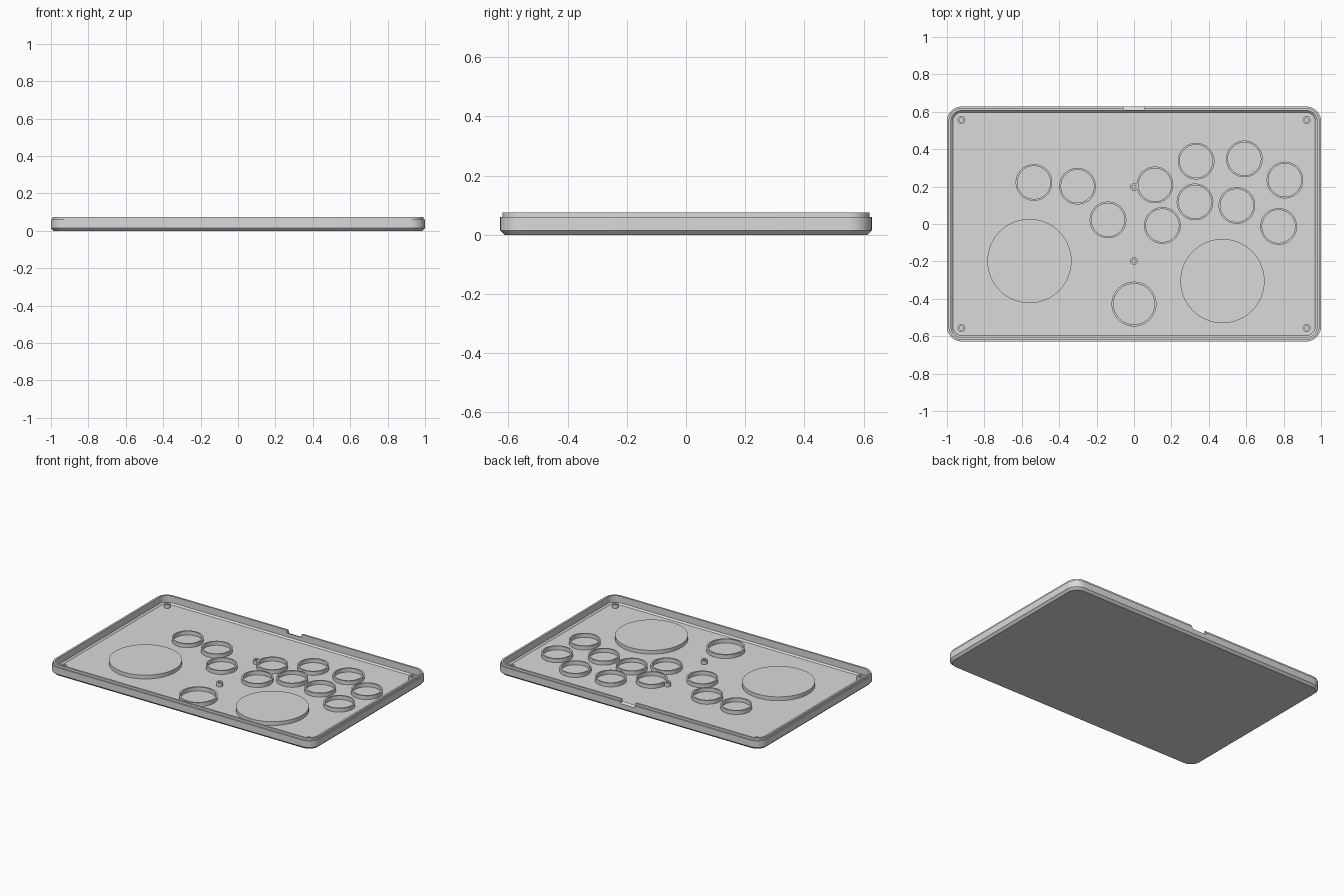
import bpy, bmesh, math

cube = bpy.data.objects.get("Cube")
if cube:
    bpy.data.objects.remove(cube, do_unlink=True)

grey = bpy.data.materials.new("light_grey")
grey.use_nodes = True
COLOUR = (0.7, 0.7, 0.7, 1)
grey.diffuse_color = COLOUR
grey.node_tree.nodes["Principled BSDF"].inputs["Base Color"].default_value = COLOUR

HALF_X, HALF_Y, RADIUS = 1.0, 0.628, 0.08
FLOOR, PART_TOP = 0.02, 0.046


def finish(name, bm):
    bmesh.ops.recalc_face_normals(bm, faces=bm.faces)
    mesh = bpy.data.meshes.new(name)
    bm.to_mesh(mesh)
    bm.free()
    mesh.materials.append(grey)
    obj = bpy.data.objects.new(name, mesh)
    bpy.context.collection.objects.link(obj)
    return obj


def smooth(obj):
    bpy.ops.object.select_all(action='DESELECT')
    obj.select_set(True)
    bpy.context.view_layer.objects.active = obj
    bpy.ops.object.shade_smooth_by_angle(angle=math.radians(30))


def rounded_loop(inset, steps=10):
    """Outline of a rounded rectangle, moved inward by inset."""
    r = RADIUS - inset
    points = []
    for corner, (sx, sy) in enumerate(((1, 1), (-1, 1), (-1, -1), (1, -1))):
        for i in range(steps + 1):
            a = math.pi / 2 * (corner + i / steps)
            points.append((sx * (HALF_X - RADIUS) + r * math.cos(a),
                           sy * (HALF_Y - RADIUS) + r * math.sin(a)))
    return points


def loft(bm, loops, closed=False):
    pairs = list(zip(loops, loops[1:]))
    if closed:
        pairs.append((loops[-1], loops[0]))
    for low, high in pairs:
        n = len(low)
        for i in range(n):
            j = (i + 1) % n
            bm.faces.new((low[i], low[j], high[j], high[i]))


def ring(name, x, y, outer, inner, top=PART_TOP, sides=48):
    """Upright tube standing on the floor; a solid disc if inner is zero."""
    base = FLOOR - 0.004
    profile = [(outer, base), (outer, top)]
    if inner:
        profile += [(inner, top), (inner, base)]
    bm = bmesh.new()
    loops = [[bm.verts.new((x + r * math.cos(math.tau * i / sides),
                            y + r * math.sin(math.tau * i / sides), z))
              for i in range(sides)] for r, z in profile]
    loft(bm, loops, closed=bool(inner))
    if not inner:
        bm.faces.new(loops[0])
        bm.faces.new(loops[-1])
    smooth(finish(name, bm))


# Tray: chamfered underside, stepped rim, inner wall and floor
bm = bmesh.new()
section = [(0.015, 0), (0, 0.015), (0, 0.06), (0.008, 0.06), (0.008, 0.075),
           (0.021, 0.075), (0.021, 0.03), (0.031, FLOOR)]
loops = [[bm.verts.new((x, y, z)) for x, y in rounded_loop(inset)]
         for inset, z in section]
loft(bm, loops)
bm.faces.new(loops[0])
bm.faces.new(loops[-1])
tray = finish("tray", bm)

# Cable notch in the middle of the back rim, sloping outward
bm = bmesh.new()
wedge = [(0.59, 0.1), (0.59, 0.062), (0.64, 0.042), (0.64, 0.1)]
ends = [[bm.verts.new((x, y, z)) for y, z in wedge] for x in (-0.055, 0.055)]
loft(bm, ends)
for end in ends:
    bm.faces.new(end)
cutter = finish("notch_cutter", bm)
cutter.hide_render = True
cut = tray.modifiers.new("notch", 'BOOLEAN')
cut.operation = 'DIFFERENCE'
cut.solver = 'EXACT'
cut.object = cutter
bpy.context.view_layer.objects.active = tray
bpy.ops.object.modifier_apply(modifier=cut.name)
bpy.data.objects.remove(cutter, do_unlink=True)
smooth(tray)

# Button collars
buttons = [(-0.535, 0.222), (-0.302, 0.202), (-0.139, 0.022), (0.112, 0.209),
           (0.332, 0.336), (0.59, 0.348), (0.807, 0.235), (0.326, 0.118),
           (0.55, 0.099), (0.773, -0.013), (0.152, -0.008)]
for n, (x, y) in enumerate(buttons, 1):
    ring(f"button_collar_{n}", x, y, 0.098, 0.088)
ring("thumb_button_collar", 0, -0.428, 0.12, 0.109)

# Raised palm discs
ring("right_palm_disc", -0.559, -0.198, 0.225, 0, sides=72)
ring("left_palm_disc", 0.473, -0.305, 0.225, 0, sides=72)

# Hollow screw posts at the corners and along the middle
for sy, depth in ((1, "back"), (-1, "front")):
    ring(f"{depth}_middle_post", 0, sy * 0.198, 0.02, 0.01, sides=24)
    for sx, side in ((1, "left"), (-1, "right")):
        ring(f"{depth}_{side}_post", sx * 0.923, sy * 0.556, 0.021, 0.011, sides=24)
